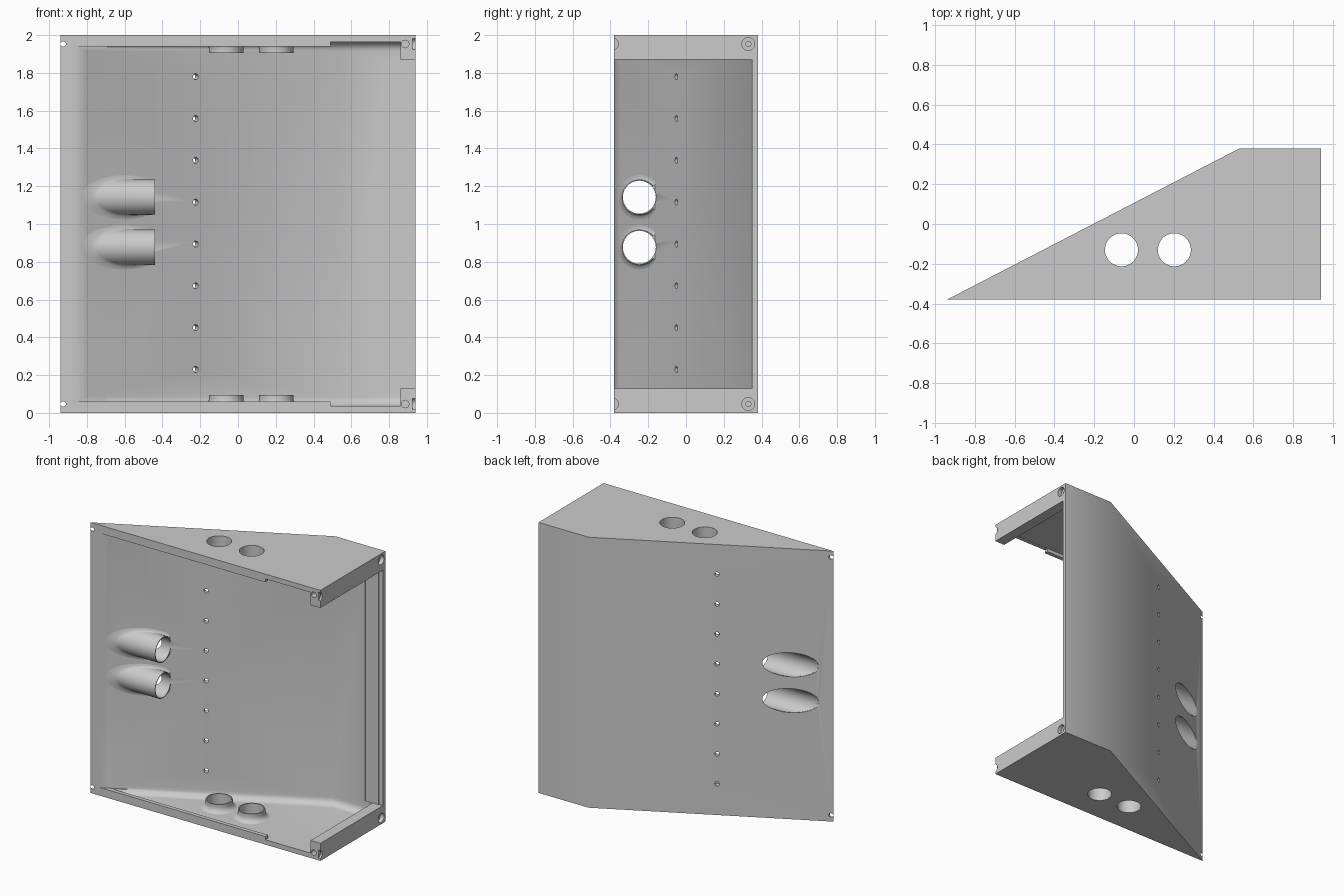
import bpy, bmesh, math
from mathutils import Vector

old = bpy.data.objects.get("Cube")
if old:
    bpy.data.objects.remove(old, do_unlink=True)

grey = bpy.data.materials.new("plain grey")
grey.use_nodes = True
COLOUR = (0.6, 0.6, 0.6, 1)
grey.diffuse_color = COLOUR
grey.node_tree.nodes["Principled BSDF"].inputs["Base Color"].default_value = COLOUR

HX, HY, H = 0.94, 0.38, 2.0       # half width, half depth, height
BEND = 0.53                       # where the slope meets the flat back
WALL = 0.035
SLOPE = 2 * HY / (BEND + HX)


def outer_x(y):
    return -HX + (y + HY) / SLOPE


def inner_x(y):
    return outer_x(y) + 0.08


def finish(name, bm):
    bmesh.ops.recalc_face_normals(bm, faces=bm.faces)
    mesh = bpy.data.meshes.new(name)
    bm.to_mesh(mesh)
    bm.free()
    mesh.materials.append(grey)
    ob = bpy.data.objects.new(name, mesh)
    bpy.context.collection.objects.link(ob)
    return ob


def prism(name, outline, z0, z1, fillet=0):
    """Upright prism; a fillet rounds the floor and ceiling edges at the back."""
    bm = bmesh.new()
    face = bm.faces.new([bm.verts.new((x, y, z0)) for x, y in outline])
    top = bmesh.ops.extrude_face_region(bm, geom=[face])["geom"]
    bmesh.ops.translate(bm, vec=(0, 0, z1 - z0),
                        verts=[v for v in top if isinstance(v, bmesh.types.BMVert)])
    if fillet:
        back = max(y for x, y in outline)
        edges = [e for e in bm.edges
                 if abs(e.verts[0].co.z - e.verts[1].co.z) < 0.01
                 and any(v.co.y > back - 0.001 for v in e.verts)
                 and not all(v.co.x > 0.85 for v in e.verts)]
        bmesh.ops.bevel(bm, geom=edges, offset=fillet, segments=6,
                        profile=0.5, affect='EDGES')
    return finish(name, bm)


def box(name, x0, x1, y0, y1, z0, z1):
    return prism(name, [(x0, y0), (x1, y0), (x1, y1), (x0, y1)], z0, z1)


def rod(name, centre, axis, radius, length, sides=32):
    bm = bmesh.new()
    bmesh.ops.create_cone(bm, cap_ends=True, segments=sides, radius1=radius,
                          radius2=radius, depth=length)
    turn = Vector((0, 0, 1)).rotation_difference(Vector(axis)).to_matrix()
    bmesh.ops.rotate(bm, verts=bm.verts, matrix=turn)
    bmesh.ops.translate(bm, verts=bm.verts, vec=centre)
    return finish(name, bm)


def smooth(ob):
    bpy.ops.object.select_all(action='DESELECT')
    ob.select_set(True)
    bpy.context.view_layer.objects.active = ob
    bpy.ops.object.shade_smooth_by_angle(angle=math.radians(30))


def ringed(name, rings):
    """Closed skin over a loop of rings."""
    bm = bmesh.new()
    loops = [[bm.verts.new(p) for p in ring] for ring in rings]
    n = len(loops[0])
    for a, b in zip(loops, loops[1:] + loops[:1]):
        for i in range(n):
            j = (i + 1) % n
            bm.faces.new((a[i], a[j], b[j], b[i]))
    smooth(finish(name, bm))


def flare(radius, size, steps=8):
    """Quarter-round foot as (radius, height) pairs, from the pipe to the wall."""
    for i in range(steps + 1):
        t = math.pi / 2 * i / steps
        yield radius + size * (1 - math.cos(t)), size * (1 - math.sin(t))


# Solid wedge
shell = prism("wedge_housing", [(-HX, -HY), (HX, -HY), (HX, HY), (BEND, HY)], 0, H)

# Main cavity, front mouth behind thick lips, and open side
back, lip = 0.343, -0.35
cutters = [
    prism("cavity_cutter", [(inner_x(lip), lip), (0.86, lip), (0.86, back),
                            (inner_x(back), back)], WALL, H - WALL, 0.05),
    prism("mouth_cutter", [(inner_x(-0.5), -0.5), (0.86, -0.5), (0.86, -0.3),
                           (inner_x(-0.3), -0.3)], 0.06, H - 0.06),
    box("lip_notch_cutter", 0.49, 0.859, -0.5, -0.33, 0.036, H - 0.036),
    box("side_cutter", 0.8, 1.1, -0.6, 0.345, 0.13, H - 0.13),
    box("rim_cutter", 0.908, 1.1, -0.6, 0.352, 0.131, H - 0.131),
]

# Row of small holes square to the sloping wall
normal = Vector((-SLOPE, 1, 0)).normalized()
for i in range(8):
    z = 0.23 + i * 0.2214
    cutters.append(rod("row_hole_cutter", (-0.23, -0.04, z), normal, 0.016, 0.2, 16))

# Duct openings and corner screw holes
DUCT_Y, DUCT_Z, DUCT_END = -0.247, (0.877, 1.142), -0.44
PIPE_X, PIPE_Y = (-0.063, 0.203), -0.13
for z in DUCT_Z:
    cutters.append(rod("duct_cutter", (-0.7, DUCT_Y, z), (1, 0, 0), 0.089, 0.8, 64))
for x in PIPE_X:
    cutters.append(rod("pipe_cutter", (x, PIPE_Y, 1), (0, 0, 1), 0.085, 3, 64))
for z in (0.047, H - 0.047):
    cutters += [
        rod("side_bore_cutter", (HX, 0.33, z), (1, 0, 0), 0.034, 0.06),
        rod("side_screw_cutter", (HX, 0.33, z), (1, 0, 0), 0.014, 0.12),
        rod("edge_bore_cutter", (HX, -0.39, z), (1, 0, 0), 0.032, 0.03),
        rod("front_screw_cutter", (0.885, -HY, z), (0, 1, 0), 0.02, 0.2),
        rod("tip_screw_cutter", (-0.925, -HY, z), (0, 1, 0), 0.014, 0.2),
    ]

for cutter in cutters:
    cutter.hide_render = True
    mod = shell.modifiers.new(cutter.name, 'BOOLEAN')
    mod.operation, mod.solver, mod.object = 'DIFFERENCE', 'EXACT', cutter
bpy.context.view_layer.objects.active = shell
for mod in list(shell.modifiers):
    bpy.ops.object.modifier_apply(modifier=mod.name)
for cutter in cutters:
    bpy.data.objects.remove(cutter, do_unlink=True)
smooth(shell)

angles = [2 * math.pi * i / 64 for i in range(64)]

# Ducts lying along x and growing out of the sloping wall
for label, z in zip(("lower", "upper"), DUCT_Z):
    def duct_ring(radius, place):
        ring = []
        for a in angles:
            y = DUCT_Y + radius * math.cos(a)
            ring.append((place(y), y, z + radius * math.sin(a)))
        return ring
    rings = [duct_ring(0.087, lambda y: outer_x(y) + 0.002),
             duct_ring(0.087, lambda y: DUCT_END),
             duct_ring(0.093, lambda y: DUCT_END)]
    for r, h in flare(0.0932, 0.034):
        rings.append(duct_ring(r, lambda y: min(inner_x(y) + h - 0.001, DUCT_END - 0.001)
                               if h > 0.001 else inner_x(y) - 0.002))
    ringed(label + "_duct", rings)

# Short pipes through the floor and ceiling
profile = [(0.083, 0.001), (0.083, 0.095), (0.091, 0.095)]
profile += [(r, WALL + h - 0.001) for r, h in flare(0.0912, 0.04)]
for side, flip in (("floor", False), ("ceiling", True)):
    for label, x in zip(("right", "left"), PIPE_X):
        ringed(f"{side}_pipe_{label}",
               [[(x + r * math.cos(a), PIPE_Y + r * math.sin(a), H - h if flip else h)
                 for a in angles] for r, h in profile])
